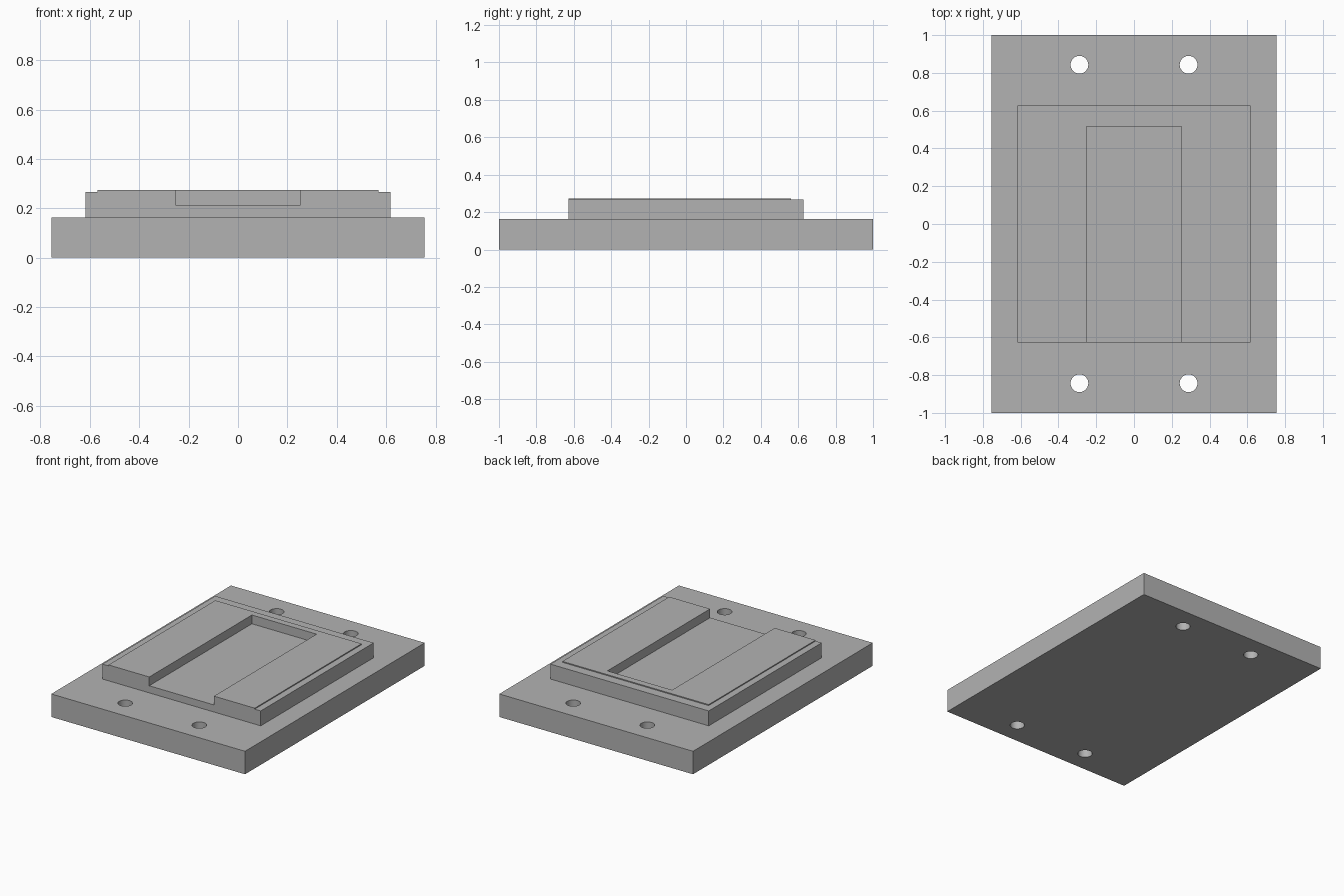
import bpy

cube = bpy.data.objects.get("Cube")
if cube:
    bpy.data.objects.remove(cube, do_unlink=True)

grey = bpy.data.materials.new("plain grey")
grey.use_nodes = True
colour = (0.45, 0.45, 0.45, 1)
grey.diffuse_color = colour
grey.node_tree.nodes["Principled BSDF"].inputs["Base Color"].default_value = colour


def box(name, low, high):
    """Box spanning two opposite corners."""
    centre = [(a + b) / 2 for a, b in zip(low, high)]
    bpy.ops.mesh.primitive_cube_add(size=1, location=centre)
    part = bpy.context.object
    part.name = name
    part.scale = [b - a for a, b in zip(low, high)]
    bpy.ops.object.transform_apply(location=False, rotation=False, scale=True)
    part.data.materials.append(grey)
    return part


def combine(part, tool, operation):
    """Apply a boolean and discard the tool."""
    mod = part.modifiers.new(operation.title(), 'BOOLEAN')
    mod.operation = operation
    mod.solver = 'EXACT'
    mod.object = tool
    bpy.context.view_layer.objects.active = part
    bpy.ops.object.modifier_apply(modifier=mod.name)
    bpy.data.objects.remove(tool, do_unlink=True)


# Mounting plate with a raised block and a thin pad flush with its front
plate = box("mounting_plate", (-0.755, -1, 0), (0.755, 1, 0.162))
block = box("raised_block", (-0.617, -0.628, 0.1), (0.617, 0.628, 0.267))
pad = box("top_pad", (-0.57, -0.628, 0.2), (0.57, 0.562, 0.274))
combine(block, pad, 'UNION')

# Slot open at the front
slot = box("slot_cutter", (-0.252, -0.8, 0.212), (0.252, 0.515, 0.4))
combine(block, slot, 'DIFFERENCE')
combine(plate, block, 'UNION')

# Four bolt holes through the plate
for x in (-0.289, 0.289):
    for y in (-0.843, 0.843):
        bpy.ops.mesh.primitive_cylinder_add(vertices=48, radius=0.047, depth=1, location=(x, y, 0))
        hole = bpy.context.object
        hole.data.materials.append(grey)
        combine(plate, hole, 'DIFFERENCE')

bpy.ops.object.select_all(action='DESELECT')
plate.select_set(True)
bpy.context.view_layer.objects.active = plate
bpy.ops.object.shade_smooth_by_angle()
